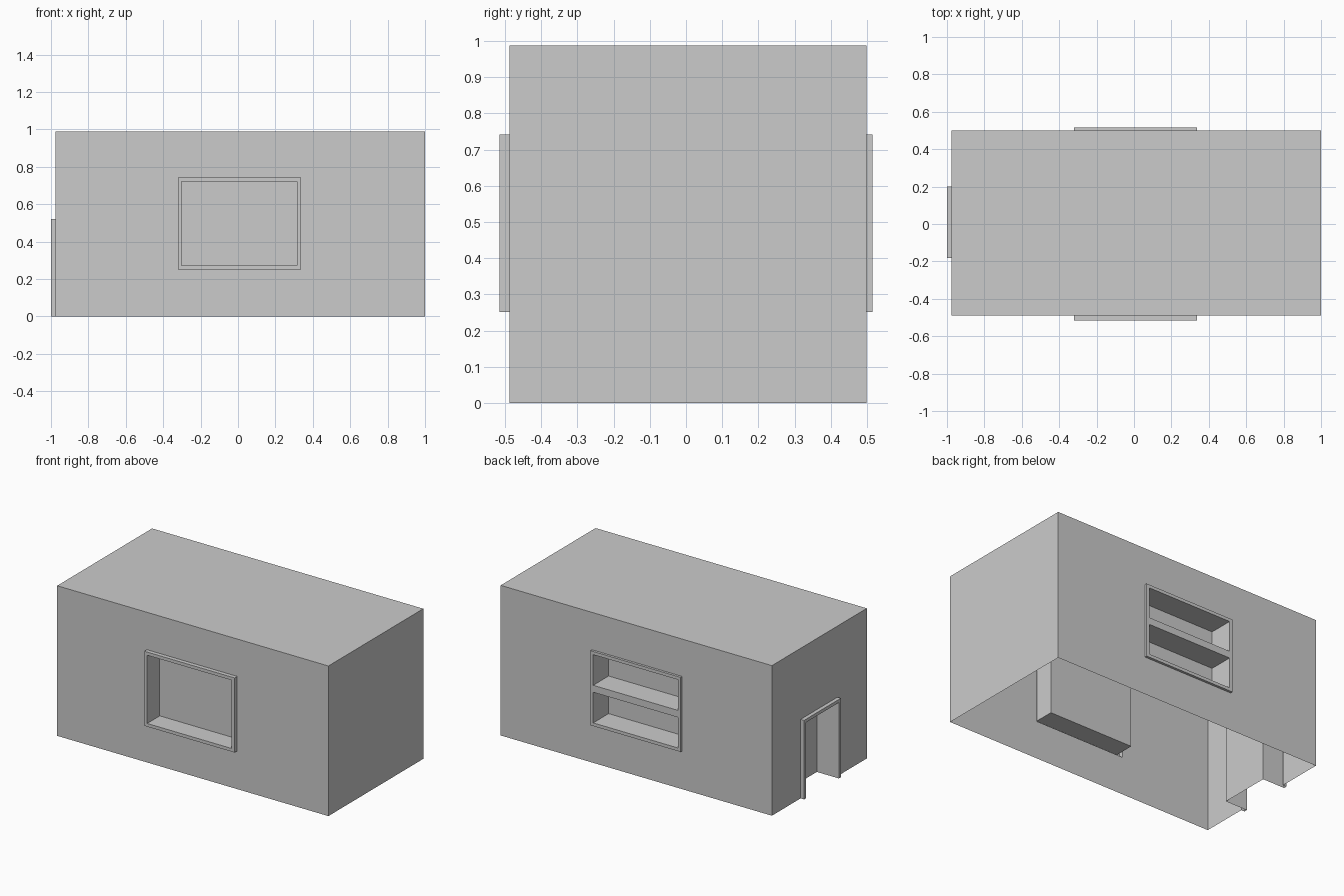
import bpy
import bmesh
from mathutils import Vector

if "Cube" in bpy.data.objects:
    bpy.data.objects.remove(bpy.data.objects["Cube"], do_unlink=True)

grey = bpy.data.materials.new("plain grey")
grey.use_nodes = True
grey.diffuse_color = (0.6, 0.6, 0.6, 1)
grey.node_tree.nodes["Principled BSDF"].inputs["Base Color"].default_value = grey.diffuse_color

# Shell limits
X0, X1 = -0.975, 1.0
Y0, Y1 = -0.488, 0.499
H = 0.988
LIP = 0.021


def rect(left, right, low, high):
    return [(left, low), (left, high), (right, high), (right, low)]


def inset(r, closed=True):
    (a, b), _, (c, d), _ = r
    return rect(a + LIP, c - LIP, b + LIP if closed else b, d - LIP)


def loft(bm, place, outward, steps, closed=True, cap=False):
    """Join successive outlines, each given with its position along the wall axis."""
    loops = [[bm.verts.new(place(u, v, w)) for u, v in r] for r, w in steps]
    faces = []
    for a, b in zip(loops, loops[1:]):
        for i in range(4 if closed else 3):
            j = (i + 1) % 4
            faces.append(bm.faces.new((a[i], a[j], b[j], b[i])))
    if cap:
        faces.append(bm.faces.new(loops[-1]))
    bm.normal_update()
    # First and last faces of every loft lie parallel to the wall
    if faces[-1].normal.dot(Vector(outward)) < 0:
        bmesh.ops.reverse_faces(bm, faces=faces)


def finish(name, bm):
    bmesh.ops.remove_doubles(bm, verts=bm.verts, dist=0.0001)
    mesh = bpy.data.meshes.new(name)
    bm.to_mesh(mesh)
    bm.free()
    mesh.materials.append(grey)
    bpy.context.collection.objects.link(bpy.data.objects.new(name, mesh))


def along_y(u, v, w):
    return (u, w, v)


def along_x(u, v, w):
    return (w, u, v)


def along_z(u, v, w):
    return (u, v, w)


side = rect(X0, X1, 0, H)
end = rect(Y0, Y1, 0, H)
window = rect(-0.322, 0.336, 0.251, 0.742)
opening = inset(window)

# Front wall with one deep window niche in a raised frame
bm = bmesh.new()
lip = -0.515
loft(bm, along_y, (0, -1, 0),
     [(side, Y0), (window, Y0), (window, lip), (opening, lip), (opening, -0.384)], cap=True)
finish("front_wall", bm)

# Back wall with a raised frame, a crossbar and two niches
bm = bmesh.new()
lip = 0.515
out = (0, 1, 0)
loft(bm, along_y, out, [(side, Y1), (window, Y1), (window, lip), (opening, lip)])
(left, low), _, (right, high), _ = opening
middle, half_bar = (low + high) / 2, 0.023
loft(bm, along_y, out, [(rect(left, right, middle - half_bar, middle + half_bar), lip)], cap=True)
for a, b in ((low, middle - half_bar), (middle + half_bar, high)):
    niche = rect(left, right, a, b)
    loft(bm, along_y, out, [(niche, lip), (niche, 0.355)], cap=True)
finish("back_wall", bm)

# Right end wall with a framed doorway niche, open at the ground
bm = bmesh.new()
door = rect(-0.182, 0.2, 0, 0.52)
doorway = inset(door, closed=False)
loft(bm, along_x, (-1, 0, 0),
     [(end, X0), (door, X0), (door, -1), (doorway, -1), (doorway, -0.84)],
     closed=False, cap=True)
finish("right_wall", bm)

# Plain left end wall and flat roof
bm = bmesh.new()
loft(bm, along_x, (1, 0, 0), [(end, X1)], cap=True)
finish("left_wall", bm)

bm = bmesh.new()
loft(bm, along_z, (0, 0, 1), [(rect(X0, X1, Y0, Y1), H)], cap=True)
finish("roof", bm)
